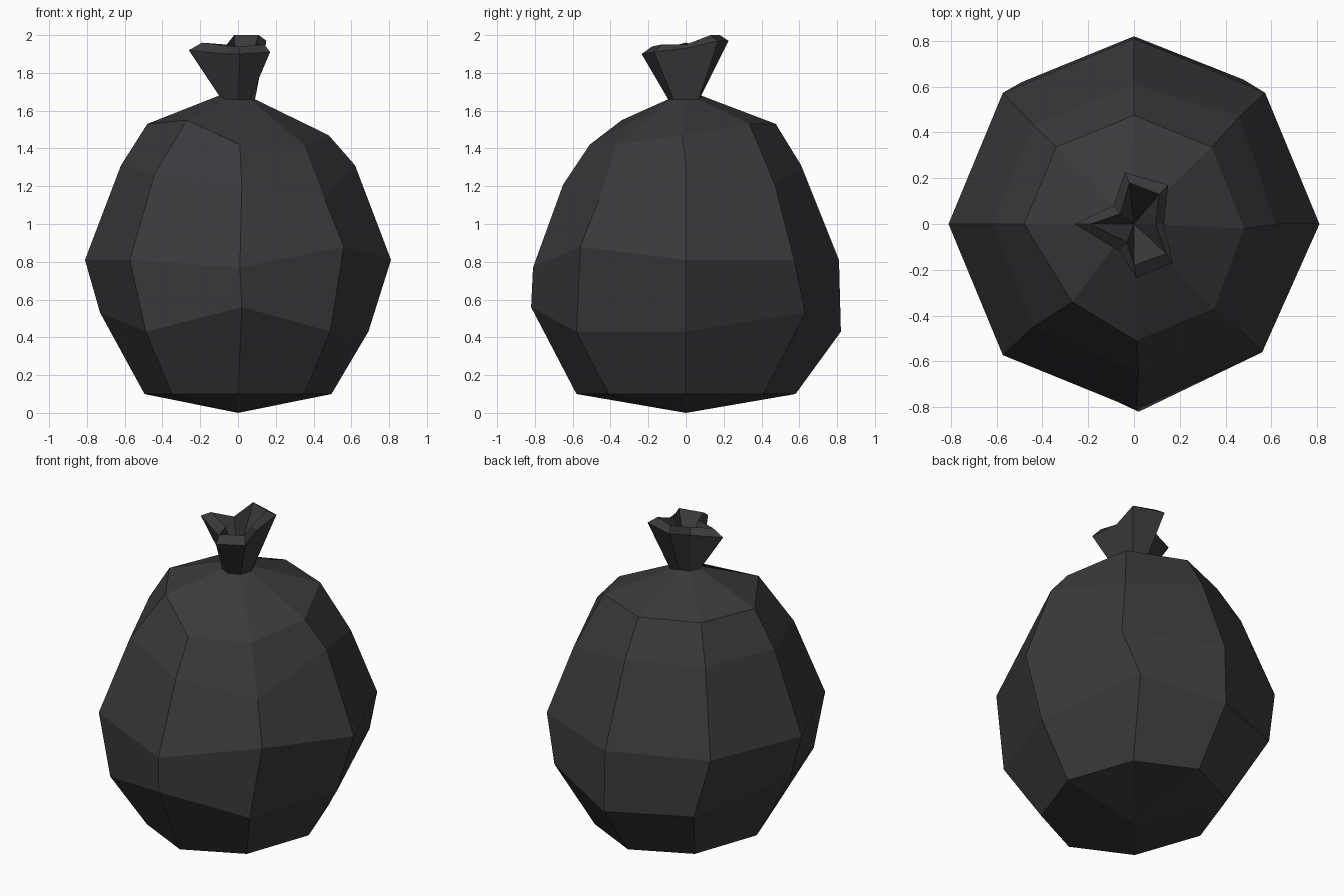
import bpy, bmesh, math

if "Cube" in bpy.data.objects:
    bpy.data.objects.remove(bpy.data.objects["Cube"])

mat = bpy.data.materials.new("dark grey plastic")
mat.diffuse_color = (0.042, 0.041, 0.046, 1)
mat.use_nodes = True
mat.node_tree.nodes["Principled BSDF"].inputs["Base Color"].default_value = mat.diffuse_color

SIDES = 8


def ring(rx, ry, z, fixes=None):
    """Octagon of points; fixes moves single corners (index = multiple of 45 degrees from +x)."""
    pts = [(rx * math.cos(i * math.pi / 4), ry * math.sin(i * math.pi / 4), z) for i in range(SIDES)]
    for i, p in (fixes or {}).items():
        pts[i] = p
    return pts


def skin(name, rings, start=None, end=None):
    """Skin quads between rings, with optional closing tips."""
    bm = bmesh.new()
    loops = [[bm.verts.new(p) for p in r] for r in rings]
    for a, b in zip(loops, loops[1:]):
        for i in range(SIDES):
            j = (i + 1) % SIDES
            bm.faces.new((a[i], a[j], b[j], b[i]))
    for tip, loop, flip in ((start, loops[0], True), (end, loops[-1], False)):
        if tip:
            v = bm.verts.new(tip)
            for i in range(SIDES):
                p, q = loop[i], loop[(i + 1) % SIDES]
                bm.faces.new((q, p, v) if flip else (p, q, v))
    me = bpy.data.meshes.new(name)
    bm.to_mesh(me)
    bm.free()
    me.materials.append(mat)
    ob = bpy.data.objects.new(name, me)
    bpy.context.collection.objects.link(ob)
    return ob


neck = ring(0.09, 0.095, 1.66, {2: (-0.01, 0.08, 1.68), 3: (-0.07, 0.06, 1.68), 4: (-0.10, 0, 1.68)})

# Lumpy full bag, from the bottom point up to the tied neck
skin("bag_body", [
    ring(0.495, 0.58, 0.10),
    ring(0.69, 0.82, 0.43, {1: (0.48, 0.63, 0.53), 3: (-0.49, 0.62, 0.45),
                            4: (-0.73, 0, 0.53), 6: (0.02, -0.82, 0.56)}),
    ring(0.81, 0.81, 0.81, {6: (0.01, -0.81, 0.77), 7: (0.56, -0.56, 0.88)}),
    ring(0.62, 0.61, 1.31, {1: (0.46, 0.47, 1.21), 5: (-0.44, -0.45, 1.27),
                            6: (0.02, -0.65, 1.21), 7: (0.46, -0.46, 1.13)}),
    ring(0.48, 0.475, 1.53, {0: (0.48, -0.02, 1.47), 5: (-0.27, -0.34, 1.55),
                             6: (0.01, -0.51, 1.42), 7: (0.35, -0.37, 1.42)}),
    neck,
], start=(0, 0, 0))

# Crumpled flared top: outer lip, raised inner lip, hollow centre
outer = [(0.13, 0, 1.93), (0.15, 0.17, 1.97), (-0.04, 0.225, 1.97), (-0.09, 0.08, 1.92),
         (-0.26, 0, 1.92), (-0.06, -0.12, 1.90), (0.01, -0.235, 1.90), (0.17, -0.17, 1.91)]
inner = [(0.095, 0, 1.95), (0.11, 0.13, 2.0), (-0.02, 0.18, 2.0), (-0.06, 0.045, 1.95),
         (-0.19, 0, 1.96), (-0.03, -0.08, 1.94), (0.0, -0.18, 1.94), (0.14, -0.13, 1.95)]
skin("tied_top", [neck, outer, inner], end=(0, 0, 1.72))
